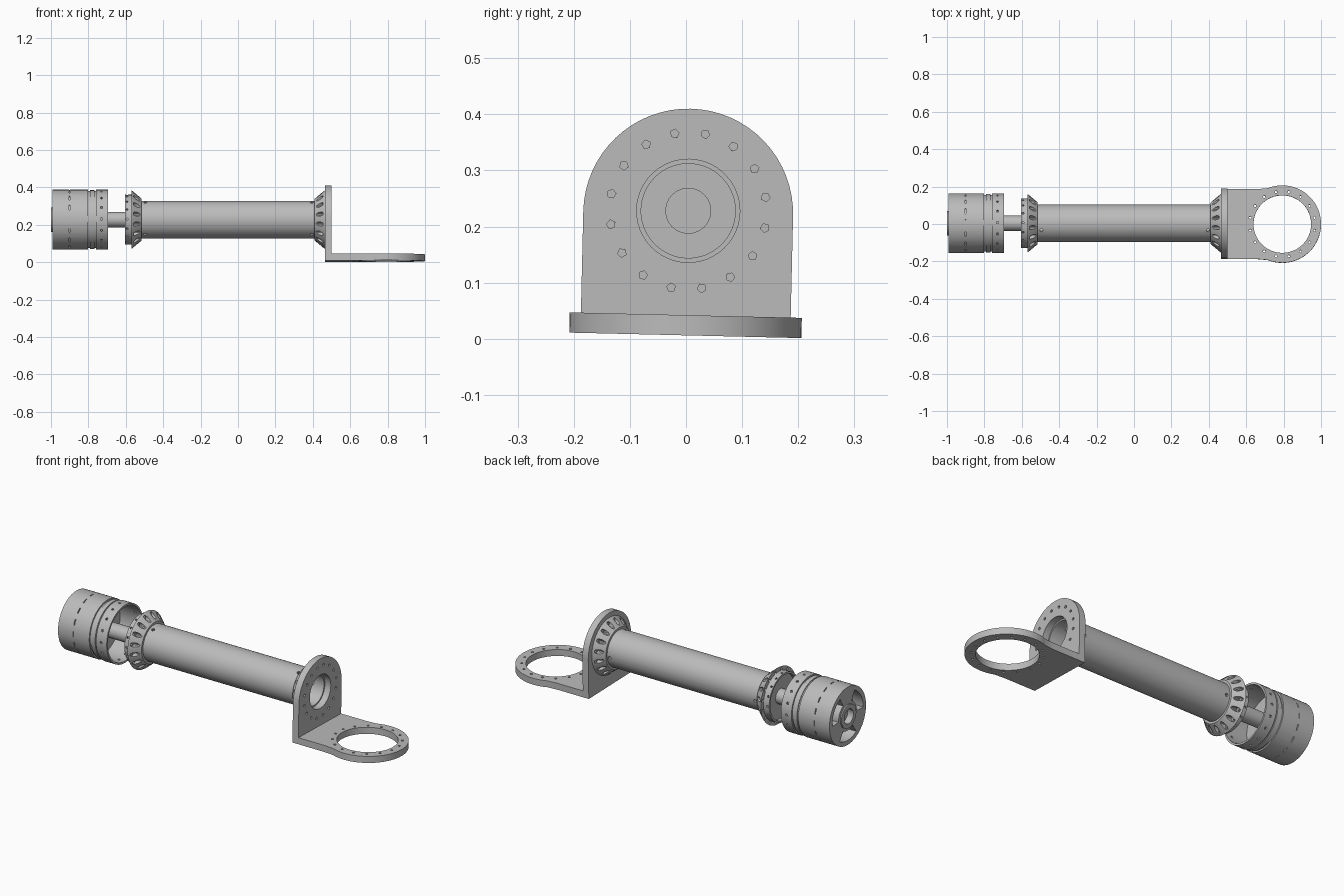
import bpy, bmesh
from math import sin, cos, pi, radians
from mathutils import Matrix, Vector

if "Cube" in bpy.data.objects:
    bpy.data.objects.remove(bpy.data.objects["Cube"])

# One grey for the whole assembly
grey = bpy.data.materials.new("machined_grey")
grey.use_nodes = True
grey.diffuse_color = (0.5, 0.5, 0.5, 1)
grey.node_tree.nodes["Principled BSDF"].inputs["Base Color"].default_value = grey.diffuse_color

# Local frame: the main axis is x through the origin, rolled slightly
FRAME = Matrix.Translation((0, 0.004, 0.228)) @ Matrix.Rotation(radians(-1.35), 4, 'X')
STEP = 2 * pi / 16
TO_X = Matrix.Rotation(pi / 2, 4, 'Y')


def finish(name, bm):
    bmesh.ops.recalc_face_normals(bm, faces=bm.faces)
    mesh = bpy.data.meshes.new(name)
    bm.to_mesh(mesh)
    bm.free()
    mesh.materials.append(grey)
    obj = bpy.data.objects.new(name, mesh)
    bpy.context.collection.objects.link(obj)
    obj.matrix_world = FRAME
    return obj


def lathe(name, profile, sides=64):
    """Revolve a closed (x, radius) profile about x."""
    bm = bmesh.new()
    rings = []
    for i in range(sides):
        a = 2 * pi * i / sides
        rings.append([bm.verts.new((x, r * cos(a), r * sin(a))) for x, r in profile])
    n = len(profile)
    for i in range(sides):
        p, q = rings[i], rings[(i + 1) % sides]
        for j in range(n):
            k = (j + 1) % n
            bm.faces.new((p[j], p[k], q[k], q[j]))
    bmesh.ops.remove_doubles(bm, verts=bm.verts, dist=1e-5)
    return finish(name, bm)


def prism(bm, points, offset):
    """Extrude a planar outline along an offset."""
    face = bm.faces.new([bm.verts.new(p) for p in points])
    new = bmesh.ops.extrude_face_region(bm, geom=[face])["geom"]
    verts = [v for v in new if isinstance(v, bmesh.types.BMVert)]
    bmesh.ops.translate(bm, verts=verts, vec=Vector(offset))


def rod(bm, matrix, radius, length, sides=6):
    bmesh.ops.create_cone(bm, cap_ends=True, segments=sides, radius1=radius,
                          radius2=radius, depth=length, matrix=matrix)


def polar(angle, x, r):
    """Place at a radius about the axis: local z is outward."""
    return Matrix.Rotation(angle, 4, 'X') @ Matrix.Translation((x, 0, r))


def cut(obj, bm):
    tool = finish("cutter", bm)
    tool.hide_render = True
    mod = obj.modifiers.new("cut", 'BOOLEAN')
    mod.operation, mod.solver, mod.object = 'DIFFERENCE', 'EXACT', tool
    bpy.context.view_layer.objects.active = obj
    bpy.ops.object.modifier_apply(modifier=mod.name)
    bpy.data.objects.remove(tool)


def bolt_holes(bm, x, length):
    for i in range(16):
        rod(bm, polar((i + 0.5) * STEP, x, 0.14) @ TO_X, 0.008, length, 5)


# Upright bracket plate with a round top
BOTTOM, THICK = -0.222, 0.036
bm = bmesh.new()
arc = [(0.465, 0.187 * cos(pi * i / 32), -0.005 + 0.187 * sin(pi * i / 32)) for i in range(33)]
prism(bm, [(0.465, 0.187, BOTTOM)] + arc + [(0.465, -0.187, BOTTOM)], (0.036, 0, 0))
upright = finish("bracket_upright", bm)
bm = bmesh.new()
rod(bm, Matrix.Translation((0.48, 0, 0)) @ TO_X, 0.092, 0.1, 48)
bolt_holes(bm, 0.48, 0.1)
cut(upright, bm)

# Foot plate running out to a ring
CX = 0.793
bm = bmesh.new()
arc = [(CX + 0.207 * cos(radians(t)), 0.207 * sin(radians(t)), BOTTOM) for t in range(-112, 113, 4)]
prism(bm, [(0.5, -0.187, BOTTOM), (0.66, -0.187, BOTTOM)] + arc
      + [(0.66, 0.187, BOTTOM), (0.5, 0.187, BOTTOM)], (0, 0, THICK))
foot = finish("bracket_foot_ring", bm)
bm = bmesh.new()
rod(bm, Matrix.Translation((CX, 0, BOTTOM)), 0.154, 0.2, 64)
for i in range(16):
    a = (i + 0.5) * STEP
    rod(bm, Matrix.Translation((CX + 0.175 * cos(a), 0.175 * sin(a), BOTTOM)), 0.007, 0.2, 6)
cut(foot, bm)

# Main tube with small screw holes near both ends
tube = lathe("main_tube", [(-0.56, 0.1), (0.465, 0.1), (0.465, 0.084), (-0.56, 0.084)])
bm = bmesh.new()
for x in (-0.495, 0.395):
    for i in range(3):
        rod(bm, polar(radians(24 + 120 * i), x, 0.1), 0.009, 0.05, 8)
cut(tube, bm)

# Conical flanges with bolt pockets, mirrored at the two tube ends
cone = [(0.41, 0.112), (0.458, 0.152), (0.465, 0.156), (0.465, 0.092), (0.41, 0.092)]
for name, sign, shift in (("right_flange", 1, 0), ("left_flange", -1, -0.105)):
    flange = lathe(name, [(sign * x + shift, r) for x, r in cone])
    bm = bmesh.new()
    for i in range(16):
        pocket = polar((i + 0.5) * STEP, sign * 0.422 + shift, 0.135)
        rod(bm, pocket @ Matrix.Diagonal((1, 0.65, 1, 1)) @ TO_X, 0.017, 0.066, 12)
    cut(flange, bm)
    bm = bmesh.new()
    bolt_holes(bm, sign * 0.462 + shift, 0.03)
    cut(flange, bm)

# Thin collar outside the left flange, with radial holes
collar = lathe("left_collar", [(-0.605, 0.133), (-0.57, 0.133), (-0.57, 0.038),
                               (-0.58, 0.038), (-0.58, 0.123), (-0.605, 0.123)])
bm = bmesh.new()
for i in range(16):
    rod(bm, polar(i * STEP, -0.593, 0.13), 0.006, 0.04, 6)
cut(collar, bm)

# Shaft joining the collar and the cup
lathe("shaft", [(-0.965, 0), (-0.965, 0.041), (-0.56, 0.041), (-0.56, 0)], 24)

# Grooved cup, open towards the shaft, with a hub on its outer end
cup = lathe("end_cup", [(-1.0, 0.04), (-1.0, 0.065), (-0.993, 0.065), (-0.993, 0.16),
                        (-0.802, 0.16), (-0.802, 0.152), (-0.792, 0.152), (-0.792, 0.157),
                        (-0.768, 0.157), (-0.768, 0.152), (-0.76, 0.152), (-0.76, 0.16),
                        (-0.695, 0.16), (-0.695, 0.15), (-0.83, 0.15), (-0.83, 0.04)])
bm = bmesh.new()
for i in range(3):
    # Wedge pocket in the end face
    mid = radians(60 + 120 * i)
    sweep = [mid + radians(d) for d in range(-32, 33, 8)]
    outline = [(-1.02, -0.135 * sin(a), 0.135 * cos(a)) for a in sweep]
    outline += [(-1.02, -0.08 * sin(a), 0.08 * cos(a)) for a in reversed(sweep)]
    prism(bm, outline, (0.09, 0, 0))
for i in range(16):
    # Fixing holes in the rim and narrow slits around the body
    rod(bm, polar(i * STEP, -0.73, 0.155), 0.007, 0.04, 6)
    slit = polar(i * STEP, -0.9, 0.16) @ Matrix.Diagonal((0.005, 0.03, 0.016, 1))
    bmesh.ops.create_cube(bm, size=1, matrix=slit)
cut(cup, bm)

# Smooth the round walls and keep the machined edges sharp
bpy.ops.object.select_all(action='DESELECT')
for obj in bpy.context.collection.objects:
    if obj.type == 'MESH' and obj.data.materials and obj.data.materials[0] == grey:
        obj.select_set(True)
        bpy.context.view_layer.objects.active = obj
bpy.ops.object.shade_smooth_by_angle(angle=radians(30))
